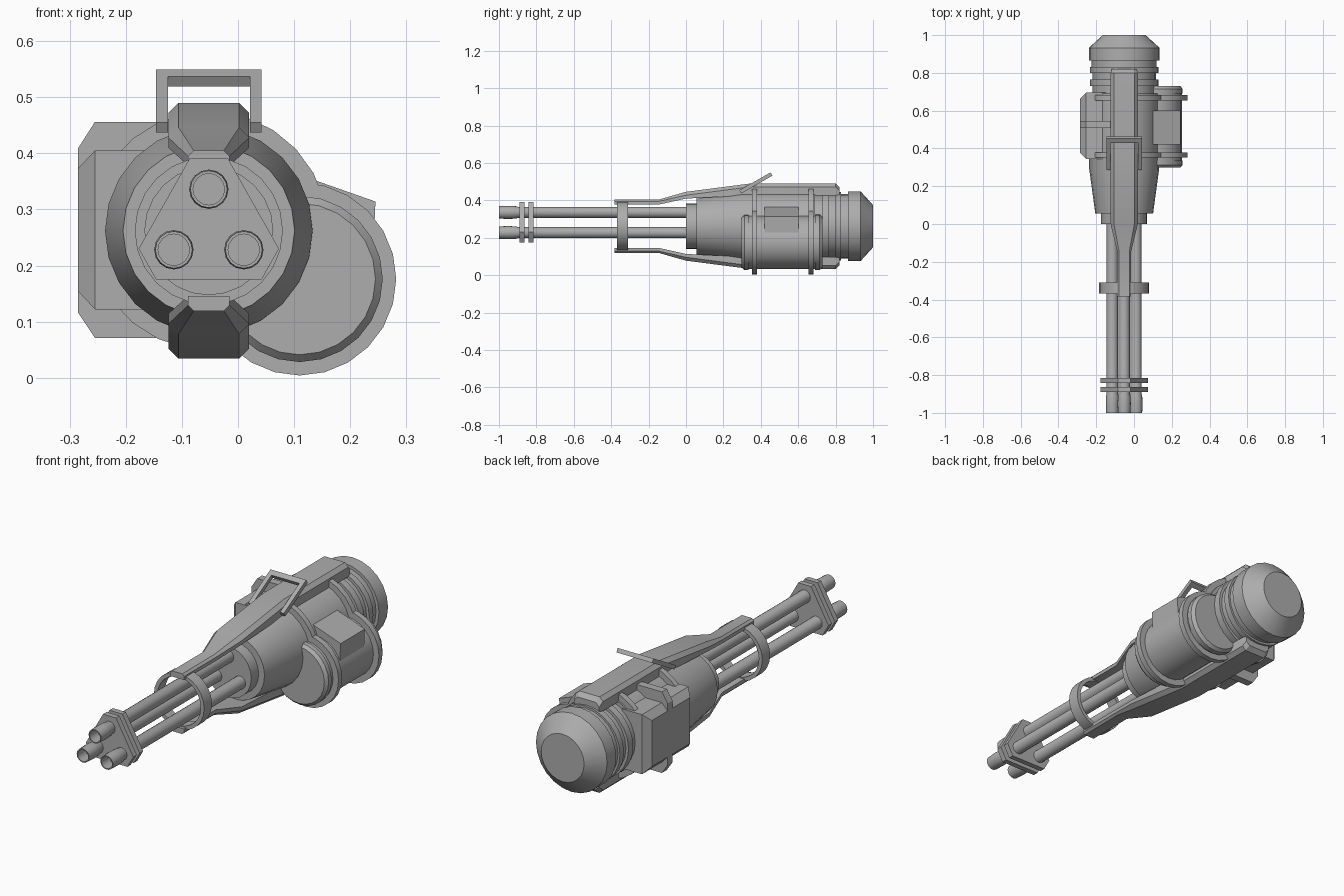
import bpy, bmesh, math
from mathutils import Vector

if "Cube" in bpy.data.objects:
    bpy.data.objects.remove(bpy.data.objects["Cube"])

CX, CZ = -0.052, 0.262      # main axis
DX, DZ = 0.110, 0.176       # side drum axis

grey = bpy.data.materials.new("plain_grey")
grey.diffuse_color = (0.42, 0.42, 0.42, 1)
grey.use_nodes = True
grey.node_tree.nodes["Principled BSDF"].inputs["Base Color"].default_value = grey.diffuse_color


def make(name, bm):
    bmesh.ops.recalc_face_normals(bm, faces=bm.faces)
    me = bpy.data.meshes.new(name)
    bm.to_mesh(me)
    bm.free()
    me.materials.append(grey)
    ob = bpy.data.objects.new(name, me)
    bpy.context.collection.objects.link(ob)
    return ob


def loft(name, loops, cap=True, closed=False):
    """Join a row of matching point loops with quads."""
    bm = bmesh.new()
    rings = [[bm.verts.new(p) for p in loop] for loop in loops]
    n = len(rings[0])
    pairs = list(zip(rings, rings[1:]))
    if closed:
        pairs.append((rings[-1], rings[0]))
    for a, b in pairs:
        for i in range(n):
            j = (i + 1) % n
            bm.faces.new((a[i], a[j], b[j], b[i]))
    if cap and not closed:
        bm.faces.new(rings[0])
        bm.faces.new(rings[-1])
    return make(name, bm)


def lathe(name, prof, x, z, seg=24, closed=False):
    """Spin a (y, radius) profile about an axis along y."""
    loops = [[(x + r * math.cos(2 * math.pi * i / seg), y,
               z + r * math.sin(2 * math.pi * i / seg)) for i in range(seg)]
             for y, r in prof]
    return loft(name, loops, closed=closed)


def prism(name, pts, y0, y1):
    """Extrude an x,z outline along y."""
    return loft(name, [[(x, y, z) for x, z in pts] for y in (y0, y1)])


# main housing, front hub and rear cap
lathe("front_hub", [(0.0, 0.122), (0.07, 0.122)], CX, CZ)
lathe("housing", [(0.055, 0.153), (0.29, 0.185), (0.69, 0.185), (0.69, 0.168),
                  (0.73, 0.168), (0.73, 0.182), (0.765, 0.182), (0.765, 0.168),
                  (0.80, 0.168), (0.80, 0.182), (0.83, 0.182), (0.83, 0.172),
                  (0.88, 0.172)], CX, CZ)
lathe("rear_cap", [(0.865, 0.187), (0.933, 0.187), (1.0, 0.113)], CX, CZ)

# three barrels with hollow muzzles
for k in range(3):
    a = math.radians(90 + 120 * k)
    lathe("barrel_%d" % (k + 1),
          [(0.02, 0.030), (-0.90, 0.030), (-0.91, 0.033), (-0.95, 0.035),
           (-1.0, 0.033), (-1.0, 0.028), (-0.94, 0.028)],
          CX + 0.072 * math.cos(a), CZ + 0.002 + 0.072 * math.sin(a), 16)

# triangular muzzle plates with cut corners
tri = [(-0.094, 0.175), (0.094, 0.175), (0.125, 0.230),
       (0.034, 0.391), (-0.034, 0.391), (-0.125, 0.230)]
for k, y in enumerate((-0.89, -0.842)):
    prism("muzzle_plate_%d" % (k + 1), [(CX + x, z) for x, z in tri], y, y + 0.026)

# open ring round the barrels
lathe("barrel_ring", [(-0.368, 0.132), (-0.310, 0.132), (-0.310, 0.114),
                      (-0.368, 0.114)], CX, CZ, closed=True)

# top and bottom rails: y, half width, outer height, inner height, chamfer
stations = [(-0.383, 0.037, 0.143, 0.116, 0.010),
            (-0.145, 0.037, 0.143, 0.116, 0.010),
            (0.0, 0.072, 0.184, 0.148, 0.018),
            (0.34, 0.072, 0.228, 0.165, 0.018),
            (0.80, 0.072, 0.228, 0.165, 0.018),
            (0.82, 0.066, 0.208, 0.165, 0.018)]
for name, s in (("top_rail", 1), ("bottom_rail", -1)):
    loops = []
    for y, w, t, b, c in stations:
        sec = [(-w, b), (-w, t - c), (-w + c, t), (w - c, t), (w, t - c), (w, b)]
        loops.append([(CX + x, y, CZ + s * z) for x, z in sec])
    loft(name, loops)

# side drum
lathe("drum", [(0.298, 0.135), (0.312, 0.148), (0.335, 0.148), (0.335, 0.143),
               (0.69, 0.143), (0.69, 0.148), (0.715, 0.148), (0.73, 0.135)], DX, DZ)

# clamps holding the drum to the housing, open on the left
arc = [math.radians(-144 + 288 * i / 20) for i in range(21)]
clamp = [(CX + 0.213 * math.cos(a), CZ + 0.213 * math.sin(a)) for a in arc]
for k, y in enumerate((0.352, 0.655)):
    prism("housing_clamp_%d" % (k + 1), clamp, y, y + 0.027)
    lathe("drum_clamp_%d" % (k + 1), [(y, 0.172), (y + 0.027, 0.172)], DX, DZ)

# feed box between housing and drum
prism("feed_box", [(0.08, 0.372), (0.245, 0.314), (0.241, 0.225), (0.08, 0.20)],
      0.42, 0.602)

# left box: chamfered on its outer face
xi, xm, xo = -0.15, -0.255, -0.285


def rect(x, d):
    return [(x, 0.345 + d, 0.122 + d), (x, 0.695 - d, 0.122 + d),
            (x, 0.695 - d, 0.405 - d), (x, 0.345 + d, 0.405 - d)]


loft("left_box", [rect(xi, 0), rect(xm, 0), rect(xo, 0.032)])
prism("left_box_rib", [(-0.05, 0.071), (xm, 0.071), (xo, 0.116), (xo, 0.409),
                       (xm, 0.456), (-0.05, 0.456)], 0.508, 0.545)

# tilted carrying handle: U shaped frame
p0, p1 = Vector((0, 0.290, 0.446)), Vector((0, 0.457, 0.541))
d = (p1 - p0).normalized()
n = Vector((0, -d.z, d.y)) * 0.010
L = (p1 - p0).length
u = [(-0.094, 0), (-0.094, L), (0.094, L), (0.094, 0),
     (0.073, 0), (0.073, L - 0.026), (-0.073, L - 0.026), (-0.073, 0)]
loft("handle", [[Vector((CX + x, 0, 0)) + p0 + d * t + n * s for x, t in u]
                for s in (-1, 1)])

# smooth the round parts, keep hard edges
for ob in bpy.context.collection.objects:
    ob.select_set(True)
    bpy.context.view_layer.objects.active = ob
bpy.ops.object.shade_smooth_by_angle(angle=math.radians(25))
